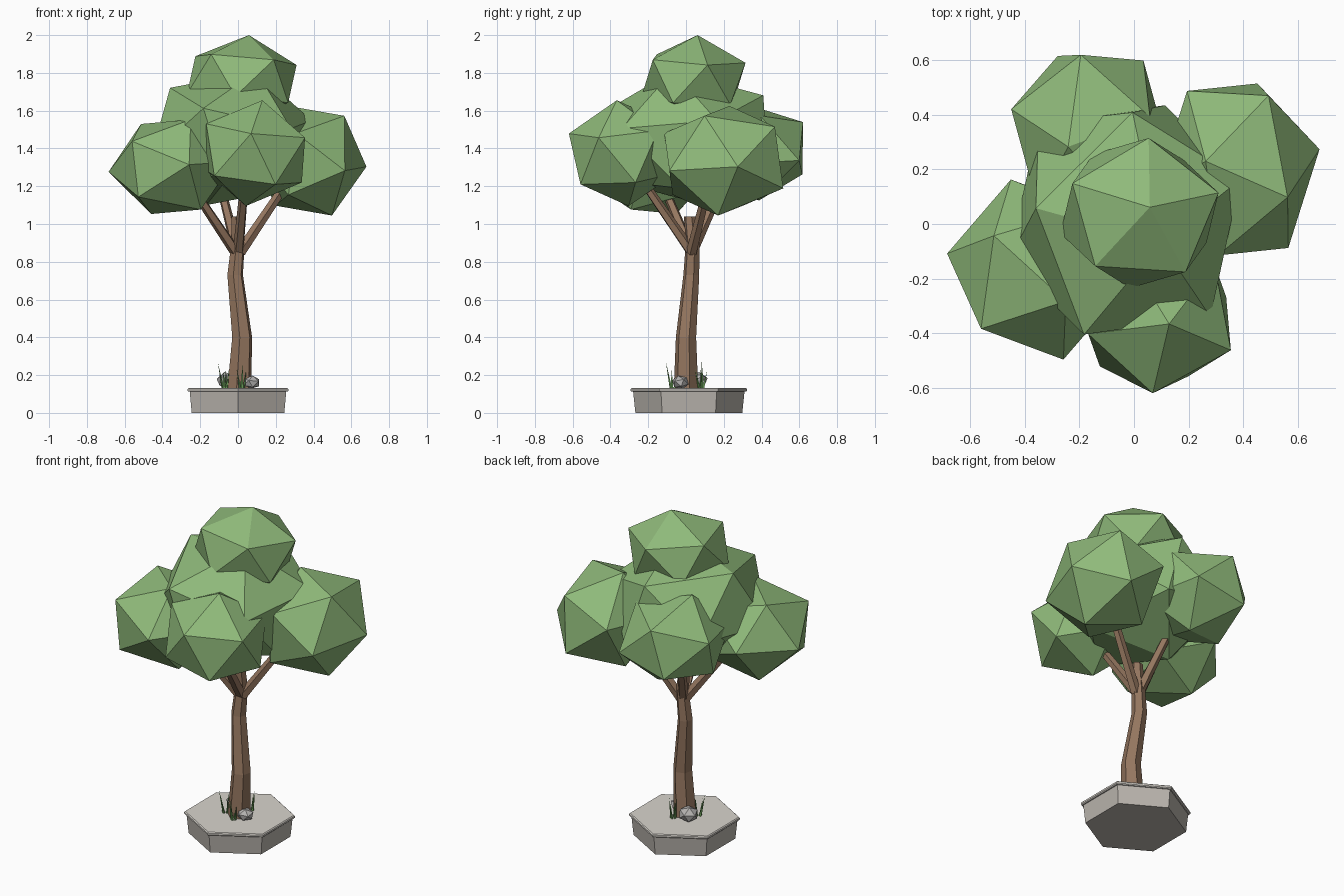
import bpy, bmesh, math, random
from mathutils import Vector, Matrix

if "Cube" in bpy.data.objects:
    bpy.data.objects.remove(bpy.data.objects["Cube"], do_unlink=True)
random.seed(4)


def material(name, rgb):
    m = bpy.data.materials.new(name)
    m.use_nodes = True
    m.diffuse_color = (*rgb, 1)
    m.node_tree.nodes["Principled BSDF"].inputs["Base Color"].default_value = (*rgb, 1)
    return m


LEAF = material("leaf green", (.275, .49, .195))
BARK = material("bark brown", (.3, .182, .115))
STONE = material("planter stone", (.49, .46, .42))
RIM = material("pale rim stone", (.69, .66, .61))
ROCK = material("rock grey", (.46, .45, .44))
GRASS = material("grass green", (.16, .38, .11))


def finish(name, bm, mat):
    bmesh.ops.recalc_face_normals(bm, faces=bm.faces[:])
    mesh = bpy.data.meshes.new(name)
    bm.to_mesh(mesh)
    bm.free()
    mesh.materials.append(mat)
    obj = bpy.data.objects.new(name, mesh)
    bpy.context.collection.objects.link(obj)
    return obj


def frame(a, b):
    """Orthonormal axes with the first along a and the second towards b."""
    x = a.normalized()
    y = (b - x * b.dot(x)).normalized()
    return Matrix((x, y, x.cross(y))).transposed()


def clump(name, centre, half, corner, neighbour, mat):
    """Icosahedron with one corner and its neighbour aimed, fitted to a box."""
    bm = bmesh.new()
    bmesh.ops.create_icosphere(bm, subdivisions=1, radius=1)
    pole = max(bm.verts, key=lambda v: v.co.z)
    near = pole.link_edges[0].other_vert(pole)
    norm = lambda d: Vector([p / h for p, h in zip(d, half)])
    turn = frame(norm(corner), norm(neighbour)) @ frame(pole.co, near.co).transposed()
    for v in bm.verts:
        v.co = turn @ v.co
    reach = [max(v.co[i] for v in bm.verts) for i in range(3)]
    for v in bm.verts:
        v.co = Vector([centre[i] + v.co[i] * half[i] / reach[i] for i in range(3)])
    return finish(name, bm, mat)


def loft(name, rings, sides, mat, turn=0.0):
    """Tube through (x, y, z, radius) rings lying level, capped at both ends."""
    bm = bmesh.new()
    loops = []
    for x, y, z, r in rings:
        angles = [turn + math.tau * k / sides for k in range(sides)]
        loops.append([bm.verts.new((x + r * math.cos(t), y + r * math.sin(t), z))
                      for t in angles])
    for low, high in zip(loops, loops[1:]):
        for k in range(sides):
            n = (k + 1) % sides
            bm.faces.new((low[k], low[n], high[n], high[k]))
    bm.faces.new(loops[0])
    bm.faces.new(loops[-1])
    return finish(name, bm, mat)


def stick(name, start, end, r1, r2, sides, mat):
    """Tapered straight rod between two points."""
    start, end = Vector(start), Vector(end)
    d = end - start
    bm = bmesh.new()
    place = Matrix.Translation((start + end) / 2) @ d.to_track_quat('Z', 'Y').to_matrix().to_4x4()
    bmesh.ops.create_cone(bm, cap_ends=True, segments=sides, radius1=r1, radius2=r2,
                          depth=d.length, matrix=place)
    return finish(name, bm, mat)


# Hexagonal planter with a projecting rim
loft("planter", [(0, .015, 0, .283), (0, .015, .115, .295)], 6, STONE, math.pi / 2)
loft("planter_rim", [(0, .015, .112, .302), (0, .015, .117, .308),
                     (0, .015, .127, .308), (0, .015, .132, .302)], 6, RIM, math.pi / 2)

# Bent trunk
loft("trunk", [(.007, 0, .13, .066), (.022, 0, .4, .055), (-.015, .028, .73, .043),
               (0, .035, .9, .037), (-.005, .02, 1.04, .032)], 6, BARK, .3)

# Branches reaching into the foliage
for name, tip in {"right": (-.28, -.14, 1.25), "left": (.28, .13, 1.25),
                  "front": (.04, -.26, 1.27), "back": (-.11, .22, 1.27)}.items():
    stick("branch_" + name, (tip[0] * .04, .03, .85), tip, .03, .022, 5, BARK)

# Foliage clumps: centre, half size, corner direction, neighbouring corner
foliage = {
    "core": ((-.035, .015, 1.455), (.425, .42, .355), (-.37, .045, .31), (-.11, -.4, .13)),
    "top": ((.02, .04, 1.765), (.29, .275, .235), (.035, .02, .235), (.285, .07, 0)),
    "right": ((-.355, -.167, 1.303), (.33, .33, .25), (-.17, .13, .22), (-.315, .03, -.08)),
    "left": ((.38, .2, 1.335), (.3, .315, .29), (.3, .065, -.03), (.2, -.1, .25)),
    "front": ((.085, -.335, 1.375), (.27, .285, .28), (-.015, -.285, .11), (.045, .03, .28)),
    "back": ((-.16, .335, 1.385), (.29, .285, .26), (-.04, .285, .18), (.21, .255, -.05)),
}
for name, (centre, half, corner, neighbour) in foliage.items():
    clump("foliage_" + name, centre, half, corner, neighbour, LEAF)

# Rocks at the foot of the trunk
clump("front_rock", (.07, -.03, .162), (.042, .043, .035), (.2, -.3, .9), (.8, .5, .1), ROCK)
clump("back_rock", (-.058, .06, .172), (.055, .055, .044), (-.3, .2, .9), (.6, -.7, .2), ROCK)

# Grass tufts
for name, x, y in (("right", -.07, -.02), ("front", .02, -.07), ("back", .03, .08)):
    for k in range(4):
        t = math.tau * k / 4 + random.uniform(-.4, .4)
        out = Vector((math.cos(t), math.sin(t), 0))
        foot = Vector((x, y, .13)) + out * .012
        tip = foot + out * random.uniform(.01, .03) + Vector((0, 0, random.uniform(.08, .15)))
        stick(f"grass_{name}_{k + 1}", foot, tip, .008, 0, 3, GRASS)
